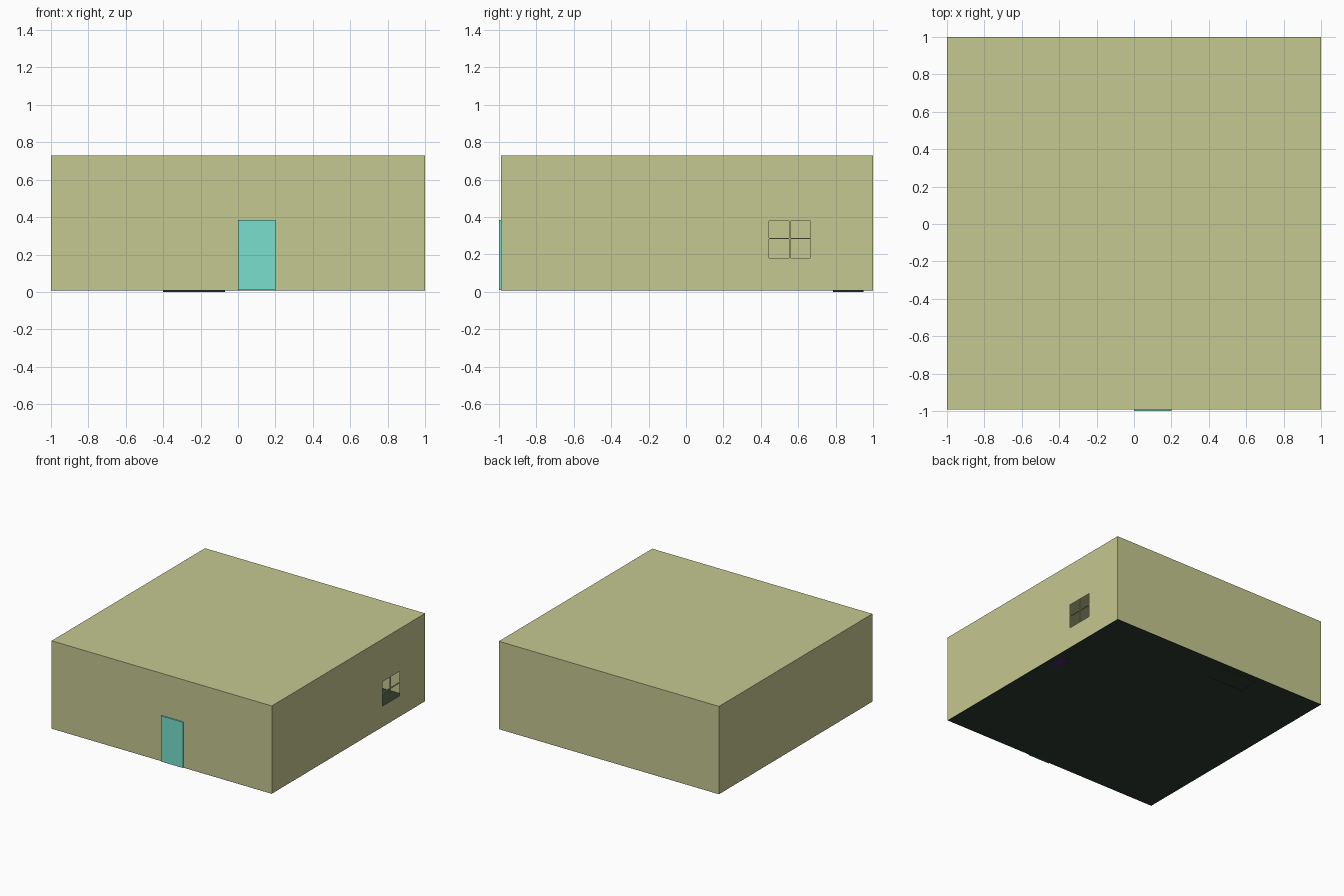
import bpy, bmesh

if "Cube" in bpy.data.objects:
    bpy.data.objects.remove(bpy.data.objects["Cube"])


def material(name, rgb):
    m = bpy.data.materials.new(name)
    m.diffuse_color = (*rgb, 1)
    m.use_nodes = True
    m.node_tree.nodes["Principled BSDF"].inputs["Base Color"].default_value = m.diffuse_color
    return m


OLIVE = material("olive", (0.56, 0.58, 0.28))
CYAN = material("cyan", (0.19, 0.74, 0.61))
DARK = material("dark_green", (0.03, 0.045, 0.03))
PURPLE = material("purple", (0.06, 0.02, 0.12))


def finish(name, bm, mat):
    me = bpy.data.meshes.new(name)
    bm.to_mesh(me)
    bm.free()
    ob = bpy.data.objects.new(name, me)
    bpy.context.collection.objects.link(ob)
    me.materials.append(mat)
    return ob


def box(name, x, y, z, mat):
    bm = bmesh.new()
    bmesh.ops.create_cube(bm, size=1)
    for v in bm.verts:
        v.co = [r[0] if c < 0 else r[1] for c, r in zip(v.co, (x, y, z))]
    return finish(name, bm, mat)


Y0, Y1, Z0, Z1 = -0.99, 1.0, 0.01, 0.73
WY, WZ = (0.445, 0.665), (0.18, 0.38)

# Room shell: a box without its floor, and a window opening in the right wall
bm = bmesh.new()
bmesh.ops.create_cube(bm, size=1)
for v in bm.verts:
    v.co = [r[0] if c < 0 else r[1]
            for c, r in zip(v.co, ((-1, 1), (Y0, Y1), (Z0, Z1)))]
bm.normal_update()
drop = [f for f in bm.faces if f.normal.x > 0.9 or f.normal.z < -0.9]
bmesh.ops.delete(bm, geom=drop, context='FACES')
outer = [(Y0, Z0), (Y1, Z0), (Y1, Z1), (Y0, Z1)]
inner = [(WY[0], WZ[0]), (WY[1], WZ[0]), (WY[1], WZ[1]), (WY[0], WZ[1])]
ro = [bm.verts.new((1, *p)) for p in outer]
ri = [bm.verts.new((1, *p)) for p in inner]
for i in range(4):
    j = (i + 1) % 4
    bm.faces.new((ro[i], ro[j], ri[j], ri[i]))
bmesh.ops.remove_doubles(bm, verts=bm.verts, dist=1e-5)
finish("room_walls", bm, OLIVE)

# Floor
box("floor", (-0.999, 0.999), (Y0 + 0.001, 0.999), (0.008, 0.012), DARK)

# Window bars
my, mz = 0.555, 0.285
box("window_bar_upright", (0.99, 1), (my - 0.003, my + 0.003), WZ, OLIVE)
box("window_bar_cross", (0.99, 1), WY, (mz - 0.003, mz + 0.003), OLIVE)

# Door
box("door", (0, 0.2), (-1, Y0 + 0.002), (0.01, 0.385), CYAN)

# Furniture: a cabinet whose base pokes through the floor, and a mat by the wall
box("cabinet", (-0.4, -0.07), (0.785, 0.95), (0, 0.17), DARK)
box("wall_mat", (0.88, 0.96), (0.14, 0.30), (0.007, 0.02), PURPLE)
